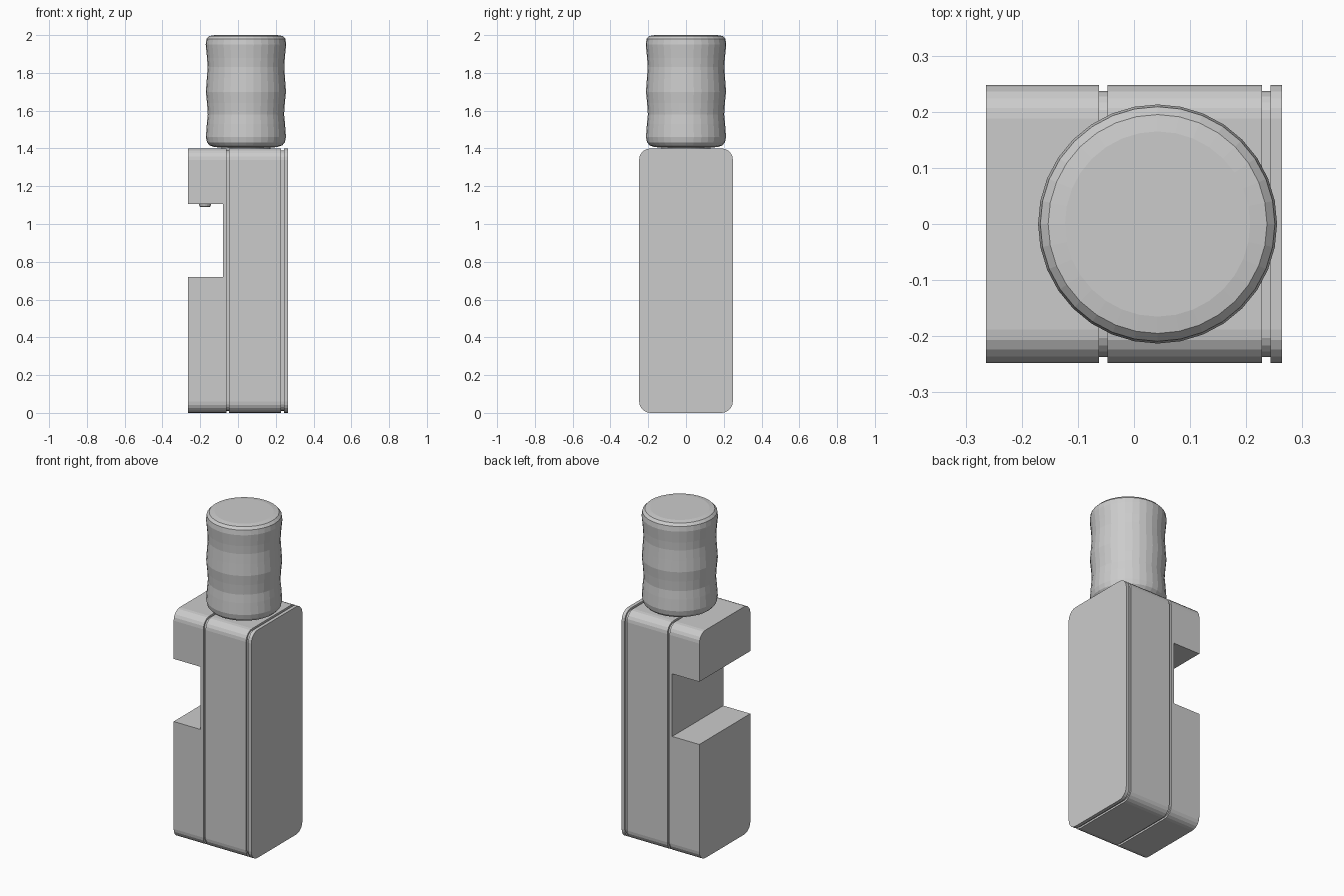
import bpy, bmesh
from math import sin, cos, pi

if "Cube" in bpy.data.objects:
    bpy.data.objects.remove(bpy.data.objects["Cube"])

def finish(name, bm):
    bmesh.ops.recalc_face_normals(bm, faces=bm.faces)
    me = bpy.data.meshes.new(name)
    bm.to_mesh(me)
    bm.free()
    ob = bpy.data.objects.new(name, me)
    bpy.context.collection.objects.link(ob)
    return ob

def loft(name, rings):
    """Closed solid skinned through a list of equal-length point rings."""
    bm = bmesh.new()
    loops = [[bm.verts.new(p) for p in r] for r in rings]
    n = len(loops[0])
    for a, b in zip(loops, loops[1:]):
        for i in range(n):
            j = (i + 1) % n
            bm.faces.new((a[i], a[j], b[j], b[i]))
    bm.faces.new(loops[0])
    bm.faces.new(loops[-1])
    return finish(name, bm)

def rounded_ring(x, inset, hy=0.248, z0=0.0, z1=1.4, r=0.06, seg=5):
    pts = []
    for k, (sy, z) in enumerate([(1, z1 - r), (-1, z1 - r), (-1, z0 + r), (1, z0 + r)]):
        for i in range(seg + 1):
            a = pi / 2 * (k + i / seg)
            pts.append((x, sy * (hy - r) + (r - inset) * cos(a), z + (r - inset) * sin(a)))
    return pts

def lathe(name, cx, profile, n):
    return loft(name, [[(cx + r * cos(2 * pi * i / n), r * sin(2 * pi * i / n), z)
                        for i in range(n)] for r, z in profile])

# Body: rounded slab running along x, with two recessed seams
G = 0.011
body = loft("body", [rounded_ring(x, d) for x, d in [
    (-0.264, 0), (-0.062, 0), (-0.062, G), (-0.047, G), (-0.047, 0),
    (0.228, 0), (0.228, G), (0.243, G), (0.243, 0), (0.264, 0)]])

# Square notch through the left side
bm = bmesh.new()
bmesh.ops.create_cube(bm, size=1)
for v in bm.verts:
    v.co = (-0.08 if v.co.x > 0 else -0.4, v.co.y, 1.105 if v.co.z > 0 else 0.72)
cutter = finish("notch_cutter", bm)
cutter.hide_render = True
cutter.hide_viewport = False
mod = body.modifiers.new("notch", 'BOOLEAN')
mod.operation = 'DIFFERENCE'
mod.solver = 'EXACT'
mod.object = cutter
bpy.context.view_layer.objects.active = body
bpy.ops.object.modifier_apply(modifier=mod.name)
bpy.data.objects.remove(cutter)

# Small nozzle under the notch ceiling
lathe("nozzle", -0.175, [(0.024, 1.09), (0.029, 1.093), (0.033, 1.106), (0.033, 1.13)], 16)

# Contoured grip knob on top
lathe("knob", 0.042, [
    (0.13, 1.39), (0.13, 1.405), (0.165, 1.407), (0.192, 1.416), (0.206, 1.432), (0.212, 1.46),
    (0.207, 1.53), (0.202, 1.58), (0.206, 1.64), (0.212, 1.70), (0.207, 1.77),
    (0.203, 1.83), (0.206, 1.88), (0.213, 1.95), (0.209, 1.98), (0.195, 1.995),
    (0.165, 2.0)], 32)
